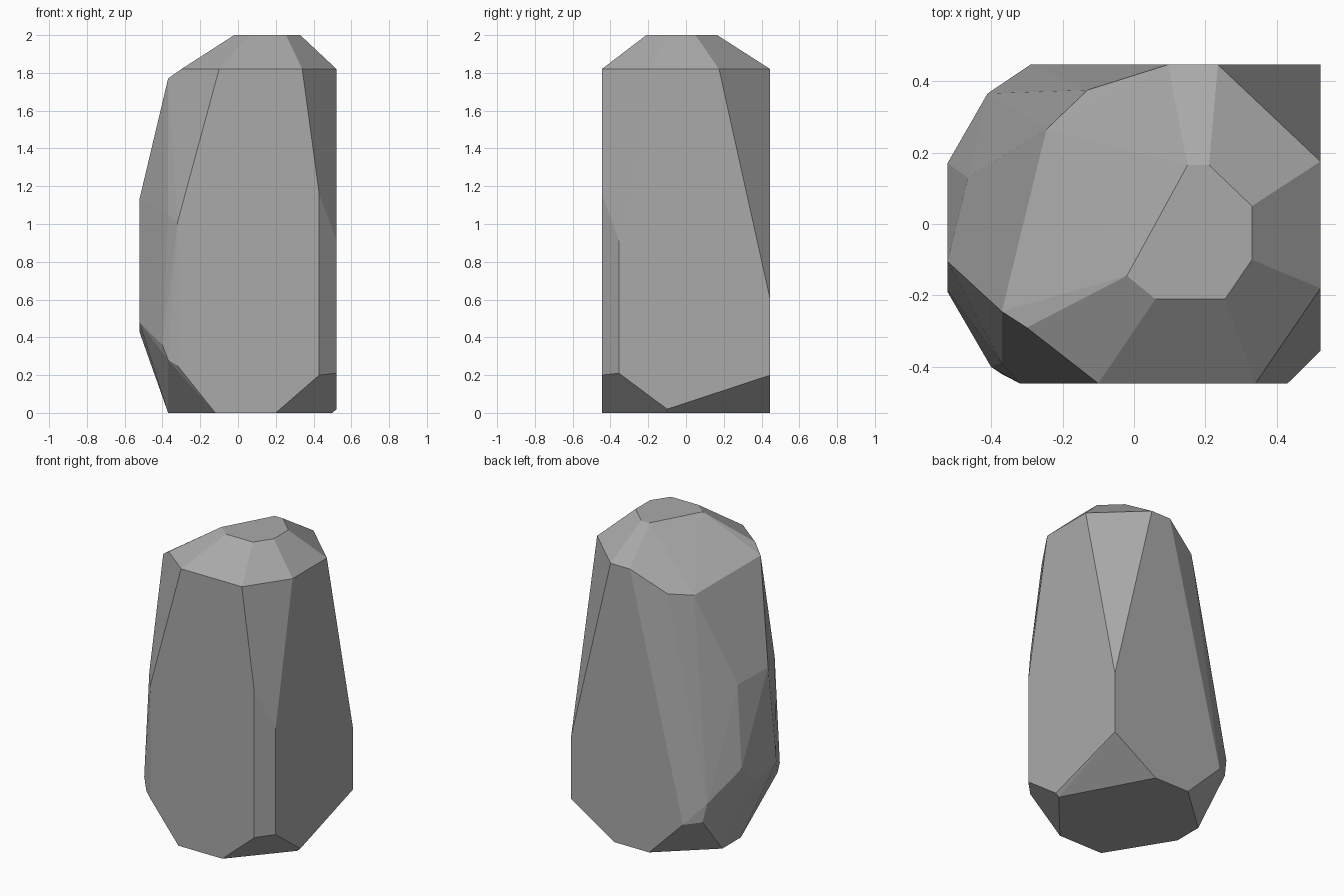
import bpy, bmesh, math

if "Cube" in bpy.data.objects:
    bpy.data.objects.remove(bpy.data.objects["Cube"])

# Single stone colour
stone = bpy.data.materials.new("stone_grey")
stone.diffuse_color = (0.40, 0.40, 0.40, 1)
stone.use_nodes = True
stone.node_tree.nodes["Principled BSDF"].inputs["Base Color"].default_value = stone.diffuse_color

# Half extents of the block the boulder is chipped from
X, Y = 0.522, 0.446

# Flat outlines on each side of the boulder
crown = [(.15, .165), (.21, .165), (.33, .05), (.33, -.10), (.255, -.21), (.06, -.21), (-.02, -.145)]
shoulder = [(.095, Y), (.235, Y), (X, .175), (X, -.18), (.34, -Y), (-.10, -Y), (-.30, -.29)]
base = [(.50, -.10), (.20, -Y), (-.12, -Y), (-.37, -.04), (-.37, .152), (-.045, Y), (.205, Y)]
right_side = [(Y, .60), (Y, .20), (-.10, .02), (-.355, .21), (-.355, .91)]
front_side = [(.43, 1.16), (.43, .20), (-.32, .25), (-.32, 1.01)]
left_side = [(.17, .57), (-.105, 1.13), (-.185, .54), (-.19, .48), (.02, .43)]

points = [(x, y, 2.0) for x, y in crown]
points += [(x, y, 1.82) for x, y in shoulder]
points += [(x, y, 0.0) for x, y in base]
points += [(X, y, z) for y, z in right_side]
points += [(x, -Y, z) for x, z in front_side]
points += [(-X, y, z) for y, z in left_side]

# Chipped corners on the left and back left
points += [(-.37, -.245, 1.77), (-.37, -.39, 1.05), (-.40, -.40, .36), (-.37, -.42, .28),
           (-.13, .375, 1.69), (-.245, .265, 1.67), (-.465, .13, 1.09),
           (-.29, Y, .246), (-.385, .38, .262), (-.41, .365, .385)]

# Wrap the points in a convex faceted skin
bm = bmesh.new()
for p in points:
    bm.verts.new(p)
hull = bmesh.ops.convex_hull(bm, input=bm.verts[:], use_existing_faces=False)
loose = [v for v in bm.verts if not v.link_faces]
bmesh.ops.delete(bm, geom=loose, context='VERTS')
bmesh.ops.dissolve_limit(bm, angle_limit=math.radians(1.5), verts=bm.verts[:], edges=bm.edges[:])
bmesh.ops.recalc_face_normals(bm, faces=bm.faces[:])

mesh = bpy.data.meshes.new("boulder")
bm.to_mesh(mesh)
bm.free()
mesh.materials.append(stone)
boulder = bpy.data.objects.new("boulder", mesh)
bpy.context.scene.collection.objects.link(boulder)
